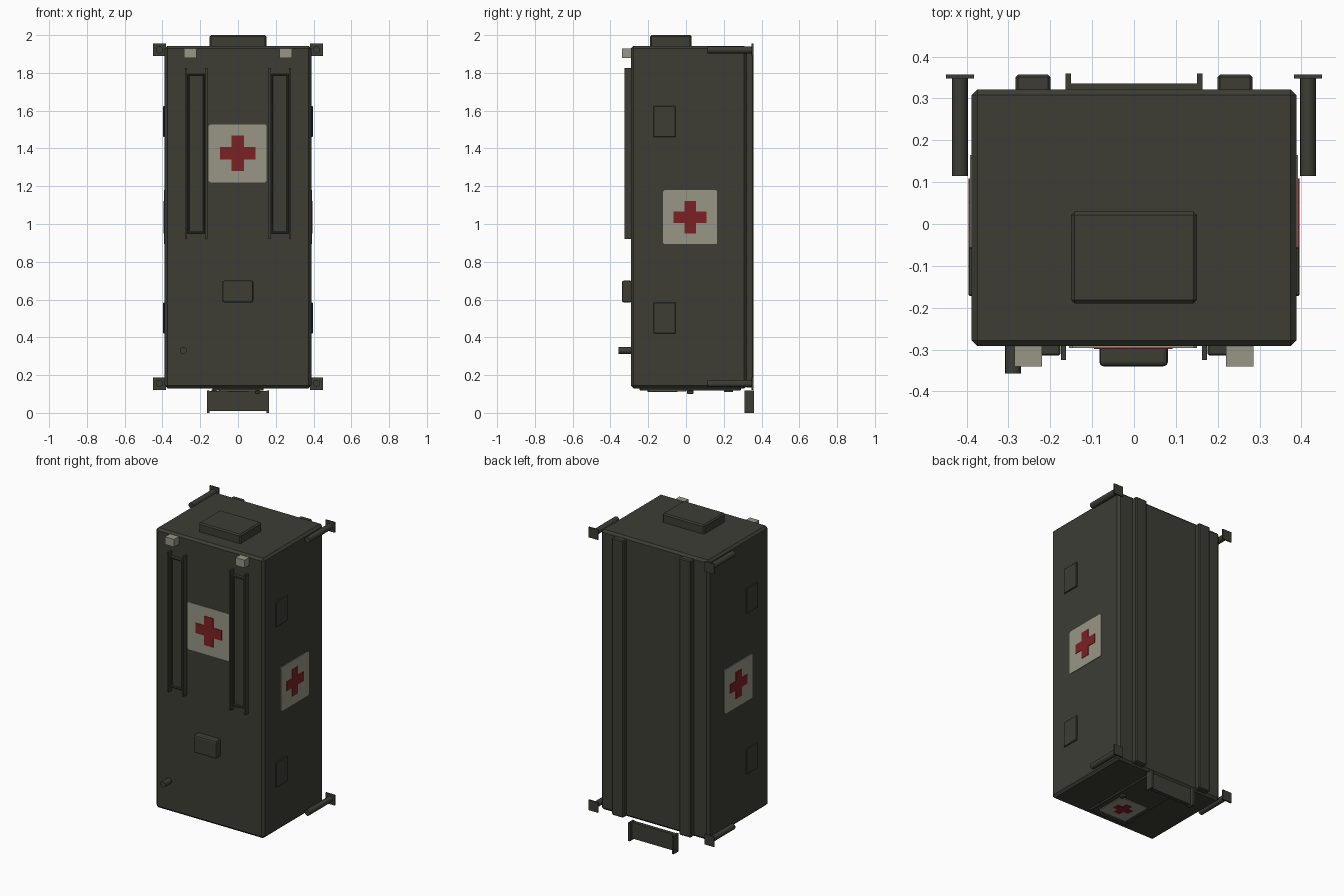
import bpy, bmesh, math
from mathutils import Matrix, Vector

if "Cube" in bpy.data.objects:
    bpy.data.objects.remove(bpy.data.objects["Cube"])


def mat(name, rgb):
    m = bpy.data.materials.new(name)
    m.diffuse_color = (*rgb, 1)
    m.use_nodes = True
    m.node_tree.nodes["Principled BSDF"].inputs["Base Color"].default_value = m.diffuse_color
    return m


OLIVE = mat("dark olive", (0.047, 0.047, 0.036))
PALE = mat("pale grey", (0.31, 0.305, 0.24))
RED = mat("red", (0.2, 0.015, 0.017))


def finish(name, bm, m):
    bmesh.ops.recalc_face_normals(bm, faces=bm.faces)
    me = bpy.data.meshes.new(name)
    bm.to_mesh(me)
    bm.free()
    me.materials.append(m)
    ob = bpy.data.objects.new(name, me)
    bpy.context.collection.objects.link(ob)
    return ob


def box(name, x0, x1, y0, y1, z0, z1, m=OLIVE, bevel=0, seg=1):
    bm = bmesh.new()
    bmesh.ops.create_cube(bm, size=1)
    for v in bm.verts:
        v.co = Vector((x0 + (v.co.x + .5) * (x1 - x0),
                       y0 + (v.co.y + .5) * (y1 - y0),
                       z0 + (v.co.z + .5) * (z1 - z0)))
    if bevel:
        bmesh.ops.bevel(bm, geom=bm.edges[:], offset=bevel, segments=seg,
                        affect='EDGES', profile=0.5)
    return finish(name, bm, m)


def rod_y(name, x, z, r, y0, y1):
    bm = bmesh.new()
    mtx = Matrix.Translation((x, (y0 + y1) / 2, z)) @ Matrix.Rotation(math.pi / 2, 4, 'X')
    bmesh.ops.create_cone(bm, cap_ends=True, segments=16, radius1=r, radius2=r,
                          depth=y1 - y0, matrix=mtx)
    ob = finish(name, bm, OLIVE)
    for p in ob.data.polygons:
        p.use_smooth = len(p.vertices) == 4
    for e in ob.data.edges:
        za, zb = (ob.data.vertices[i].co.y for i in e.vertices)
        e.use_edge_sharp = abs(za - zb) < 1e-5


def plate(name, pts, depth, mtx, m):
    # flat outline in local xy, extruded outward along local z
    bm = bmesh.new()
    f = bm.faces.new([bm.verts.new((x, y, 0)) for x, y in pts])
    r = bmesh.ops.extrude_face_region(bm, geom=[f])
    for v in r["geom"]:
        if isinstance(v, bmesh.types.BMVert):
            v.co.z = depth
    bm.transform(mtx)
    finish(name, bm, m)


def emblem(name, centre, rot, size, arm, width):
    mtx = Matrix.Translation(centre) @ rot
    s, c = size, size * 0.05
    square = [(-s + c, -s), (s - c, -s), (s, -s + c), (s, s - c),
              (s - c, s), (-s + c, s), (-s, s - c), (-s, -s + c)]
    plate(name + "_panel", square, 0.004, mtx, PALE)
    w, a = width, arm
    cross = [(-w, -a), (w, -a), (w, -w), (a, -w), (a, w), (w, w),
             (w, a), (-w, a), (-w, w), (-a, w), (-a, -w), (-w, -w)]
    plate(name + "_cross", cross, 0.007, mtx, RED)


# main cabin and roof unit
box("cabin", -.388, .388, -.292, .322, .13, 1.943, bevel=.014)
box("roof_unit", -.15, .15, -.19, .03, 1.93, 2.0, bevel=.008)

for s, side in ((-1, "left"), (1, "right")):
    def sbox(name, a, b, *rest, **kw):
        box(side + "_" + name, min(s * a, s * b), max(s * a, s * b), *rest, **kw)

    # lamps, long skids and side hatches
    sbox("lamp", .22, .285, -.34, -.288, 1.88, 1.93, m=PALE)
    sbox("skid", .2, .283, .315, .357, .135, 1.93, bevel=.006)
    for z in (.42, 1.46):
        sbox("side_hatch", .38, .396, -.172, -.055, z, z + .165, bevel=.003)

    # front racks: two rails with a raised frame between
    for x in (.168, .275):
        sbox("rack_rail", x - .006, x + .006, -.325, -.288, .92, 1.825)
    sbox("rack_panel", .18, .262, -.302, -.288, .955, 1.79, bevel=.003)
    for x in (.176, .258):
        sbox("rack_frame", x, x + .01, -.314, -.288, .95, 1.795, bevel=.003)
    for z in (.95, 1.785):
        sbox("rack_end", .176, .268, -.314, -.288, z, z + .01, bevel=.003)

    # corner lifting arms with end plates
    for z in (.155, 1.922):
        rod_y(side + "_corner_arm", s * .416, z, .019, .115, .352)
        sbox("corner_plate", .382, .449, .348, .357, z - .033, z + .033)

    # step flange
    sbox("step_flange", .151, .164, .31, .36, 0, .118)

# step at the base
box("step_web", -.155, .155, .312, .336, .01, .115)

# front junction box and pipe
box("junction_box", -.083, .081, -.34, -.285, .585, .7, bevel=.01, seg=2)
rod_y("exhaust_pipe", -.289, .33, .019, -.357, -.285)

# door on the lower end with hinges and handle
box("end_door", -.135, .135, -.245, .29, .118, .135, bevel=.003)
for y in (-.18, .225):
    box("door_hinge", -.14, -.115, y - .025, y + .025, .11, .125)
box("door_handle", .09, .115, .005, .04, .1, .12, bevel=.003)

# medical emblems on front, both sides and lower end
R = Matrix.Rotation
h = math.pi / 2
emblem("front_emblem", (-.002, -.292, 1.374), R(h, 4, 'X'), .153, .094, .033)
emblem("right_emblem", (.388, .022, 1.036), R(h, 4, 'Y'), .143, .087, .03)
emblem("left_emblem", (-.388, .022, 1.036), R(-h, 4, 'Y'), .143, .087, .03)
emblem("end_emblem", (0, -.1, .118), R(math.pi, 4, 'X'), .1, .055, .02)
